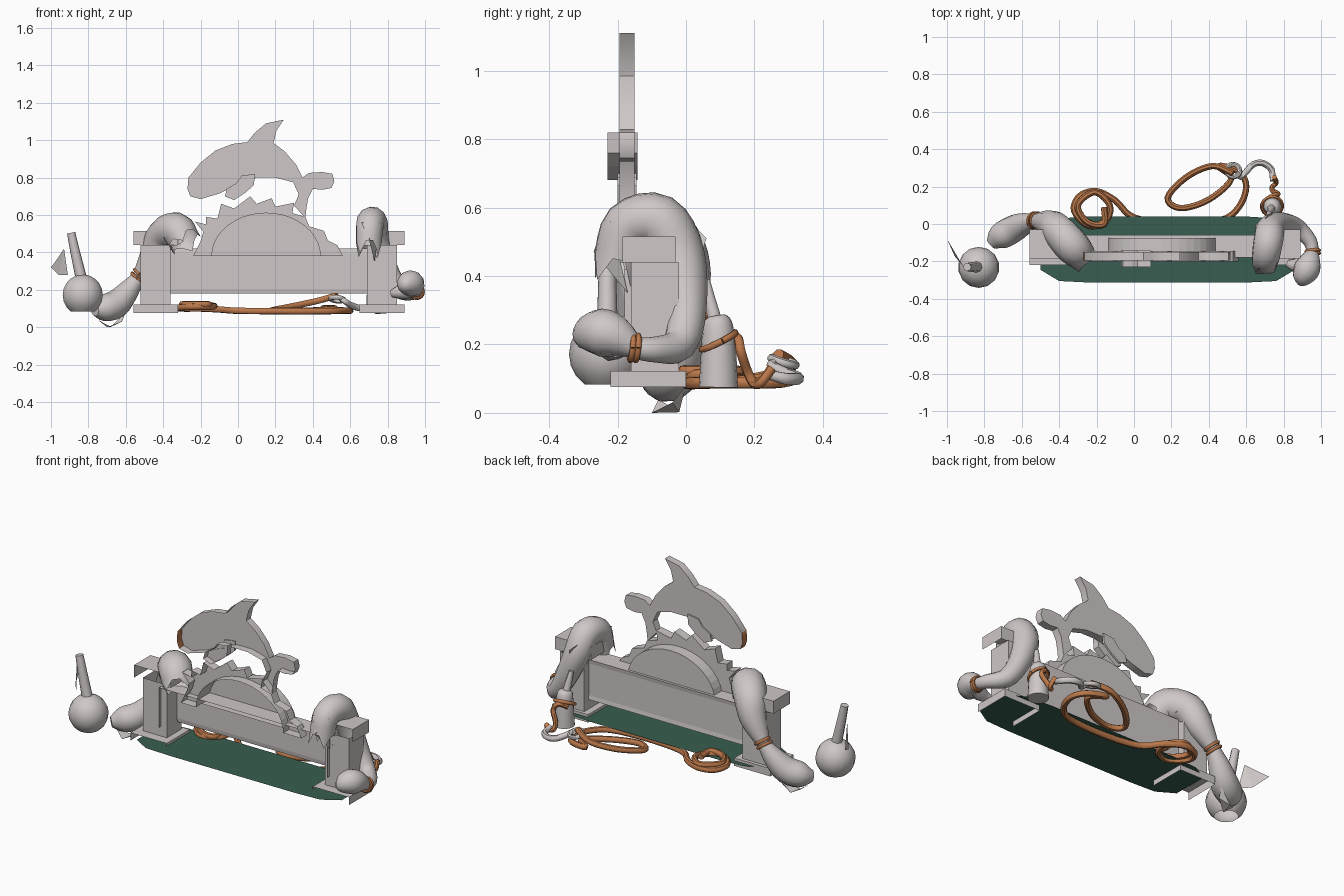
import bpy, bmesh, math
from mathutils import Vector

if "Cube" in bpy.data.objects:
    bpy.data.objects.remove(bpy.data.objects["Cube"])


def material(name, rgb):
    m = bpy.data.materials.new(name)
    m.diffuse_color = (*rgb, 1)
    m.use_nodes = True
    m.node_tree.nodes["Principled BSDF"].inputs["Base Color"].default_value = m.diffuse_color
    return m


GREY = material("stone_grey", (0.62, 0.58, 0.57))
GREEN = material("dark_green", (0.04, 0.11, 0.08))
ORANGE = material("rope_orange", (0.50, 0.19, 0.07))


def finish(name, bm, mat, smooth=None):
    me = bpy.data.meshes.new(name)
    bm.to_mesh(me)
    bm.free()
    ob = bpy.data.objects.new(name, me)
    bpy.context.collection.objects.link(ob)
    me.materials.append(mat)
    if smooth:
        bpy.ops.object.select_all(action='DESELECT')
        ob.select_set(True)
        bpy.context.view_layer.objects.active = ob
        bpy.ops.object.shade_smooth_by_angle(angle=math.radians(smooth))
    return ob


def open_sides(bm, *dirs):
    """Remove the faces that look along the given directions."""
    bm.normal_update()
    bad = [f for f in bm.faces if any(f.normal.dot(Vector(d)) > 0.9 for d in dirs)]
    bmesh.ops.delete(bm, geom=bad, context='FACES_ONLY')


def box_bm(x0, x1, y0, y1, z0, z1):
    bm = bmesh.new()
    bmesh.ops.create_cube(bm, size=1)
    for v in bm.verts:
        v.co = ((x0 + x1) / 2 + v.co.x * (x1 - x0), (y0 + y1) / 2 + v.co.y * (y1 - y0),
                (z0 + z1) / 2 + v.co.z * (z1 - z0))
    return bm


def box(name, *dims, hollow=()):
    bm = box_bm(*dims)
    open_sides(bm, *hollow)
    return finish(name, bm, GREY)


def relief(name, pts, y0, y1, smooth=None):
    """Shell with an xz outline: walls from y0 to y1, open front, closed back."""
    bm = bmesh.new()
    f = bm.faces.new([bm.verts.new((x, y0, z)) for x, z in pts])
    ext = bmesh.ops.extrude_face_region(bm, geom=[f])
    for v in ext["geom"]:
        if isinstance(v, bmesh.types.BMVert):
            v.co.y = y1
    bmesh.ops.recalc_face_normals(bm, faces=bm.faces[:])
    open_sides(bm, (0, -1, 0))
    return finish(name, bm, GREY, smooth)


def spline(pts, steps):
    """Catmull-Rom interpolation of tuples of any length."""
    p = [pts[0]] + list(pts) + [pts[-1]]
    out = []
    for i in range(1, len(p) - 2):
        for s in range(steps):
            t = s / steps
            out.append(tuple(0.5 * (2 * b + (c - a) * t + (2 * a - 5 * b + 4 * c - d) * t * t
                                    + (3 * b - a - 3 * c + d) * t ** 3)
                             for a, b, c, d in zip(p[i - 1], p[i], p[i + 1], p[i + 2])))
    return out + [tuple(pts[-1])]


def tube(name, pts, mat, sides=10, steps=4, torn=0):
    """Sweep a circle along (x, y, z, radius) points; torn makes a ragged open start."""
    path = spline(pts, steps)
    co = [Vector(q[:3]) for q in path]
    bm = bmesh.new()
    rings, up = [], Vector((0.13, 0.31, 0.94))
    for i, c in enumerate(co):
        t = (co[min(i + 1, len(co) - 1)] - co[max(i - 1, 0)]).normalized()
        up = (up - t * up.dot(t)).normalized()
        side = t.cross(up)
        row = []
        for k in range(sides):
            a = math.tau * k / sides
            v = c + (up * math.cos(a) + side * math.sin(a)) * max(path[i][3], 0.003)
            if i == 0 and torn and k % 3 == 0:
                v -= t * torn
            row.append(bm.verts.new(v))
        rings.append(row)
    for a, b in zip(rings, rings[1:]):
        for k in range(sides):
            bm.faces.new((a[k], a[(k + 1) % sides], b[(k + 1) % sides], b[k]))
    bm.faces.new(rings[-1])
    if not torn:
        bm.faces.new(rings[0])
    bmesh.ops.recalc_face_normals(bm, faces=bm.faces[:])
    return finish(name, bm, mat, 45)


def rope(name, pts, r):
    return tube(name, [(*p, r) for p in pts], ORANGE, 8, 5)


def ring(name, centre, axis, radius, r, mat):
    q = Vector(axis).to_track_quat('Z', 'Y')
    pts = [(*(Vector(centre) + q @ Vector((math.cos(a), math.sin(a), 0)) * radius), r)
           for a in (math.tau * i / 16 for i in range(17))]
    return tube(name, pts, mat, 8, 1)


# Green ground plate
bm = bmesh.new()
bm.faces.new([bm.verts.new((0.18 + sx * x, -0.135 + sy * y, 0.106)) for sx, sy, x, y in (
    (-1, -1, .68, .11), (-1, -1, .58, .17), (-1, -1, .42, .178), (1, -1, .42, .178), (1, -1, .58, .17),
    (1, -1, .68, .11), (1, 1, .68, .11), (1, 1, .58, .165), (1, 1, .42, .175), (-1, 1, .42, .175),
    (-1, 1, .58, .165), (-1, 1, .68, .11))])
finish("ground_plate", bm, GREEN)

# Posts with cap and foot, hollow shells open below
DOWN, FRONT = (0, 0, -1), (0, -1, 0)
for side, s in (("left", -1), ("right", 1)):
    x = 0.165 + s * 0.605
    box(side + "_post", x - 0.08, x + 0.08, -0.16, -0.02, 0.12, 0.44, hollow=(DOWN, (0, 0, 1)))
    box(side + "_cap", x - 0.12, x + 0.12, -0.185, -0.03, 0.44, 0.515, hollow=(DOWN, FRONT))
    box(side + "_foot", x - 0.12, x + 0.12, -0.22, 0.0, 0.075, 0.122, hollow=(DOWN, FRONT))

# Cross beam: shell open to the front and below, with a shallow back panel
bm = box_bm(-0.40, 0.72, -0.18, -0.06, 0.18, 0.42)
open_sides(bm, DOWN, FRONT)
back = [f for f in bm.faces if f.normal.y > 0.9]
bmesh.ops.inset_region(bm, faces=back, thickness=0.035, depth=-0.004, use_boundary=True)
finish("cross_beam", bm, GREY)

# Wave relief with an arched opening, and the half disc closing it behind
arc = [(0.15 + 0.29 * math.cos(math.pi * i / 20), 0.38 + 0.23 * math.sin(math.pi * i / 20)) for i in range(21)]
relief("wave_relief", [(-.24, .38), (-.2, .46), (-.185, .51), (-.23, .565), (-.17, .55), (-.17, .59), (-.11, .58),
       (-.09, .66), (-.02, .635), (.065, .70), (.1, .66), (.18, .69), (.2, .645), (.3, .665), (.29, .61),
       (.36, .59), (.38, .54), (.46, .515), (.48, .465), (.53, .44), (.56, .38)] + arc, -0.2, -0.145)
relief("half_disc", arc, -0.145, -0.075)

# Leaping whale with dorsal fin and tail
body = [(-.27, .74), (-.265, .80), (-.2, .88), (-.12, .945), (-.03, .98), (.05, .99), (.09, 1.04), (.15, 1.09),
        (.245, 1.11), (.205, 1.05), (.19, .985), (.25, .94), (.31, .87), (.345, .80), (.38, .825), (.45, .83),
        (.505, .82), (.515, .78), (.5, .745), (.45, .735), (.4, .74), (.375, .69), (.365, .63), (.36, .585),
        (.30, .65), (.325, .71), (.295, .775), (.2, .80), (.1, .80), (.0, .765), (-.1, .715), (-.2, .685),
        (-.255, .70)]
whale = relief("whale", body, -0.195, -0.15, 40)
whale.data.materials.append(ORANGE)
for f in whale.data.polygons:  # coloured snout tip
    if f.center.x < -0.26 and abs(f.normal.y) < 0.5:
        f.material_index = 1
flipper = [(-.07, .70), (-.06, .74), (-.01, .77), (.02, .81), (.09, .82), (.085, .76), (.04, .72), (-.02, .68)]
relief("front_flipper", flipper, -0.23, -0.19)
relief("back_flipper", flipper, -0.155, -0.142)

# Torn sleeves: arms draped over both posts
tube("left_arm", [(-.29, -.16, .47, .085), (-.33, -.12, .52, .095), (-.40, -.04, .49, .09), (-.45, .0, .39, .075),
                  (-.53, .02, .27, .036)], GREY, 12, 4, torn=0.045)
tube("left_hand", [(-.53, .02, .27, .036), (-.59, .0, .19, .06), (-.65, -.03, .125, .075), (-.72, -.07, .10, .07),
                   (-.765, -.11, .09, .03)], GREY, 12, 3)
tube("right_arm", [(.70, -.20, .45, .07), (.705, -.17, .545, .075), (.72, -.08, .56, .08), (.735, -.02, .46, .075),
                   (.80, .0, .30, .06), (.87, -.02, .20, .05), (.94, -.09, .185, .038), (.955, -.15, .19, .032)],
     GREY, 12, 4, torn=0.07)
tube("right_hand", [(.955, -.15, .19, .032), (.94, -.2, .22, .06), (.92, -.25, .235, .07), (.885, -.30, .23, .045),
                    (.87, -.315, .23, .015)], GREY, 12, 3)
tube("right_thumb", [(.93, -.2, .2, .04), (.87, -.22, .19, .04), (.82, -.21, .18, .02)], GREY, 8, 3)
for i in (0, 1):
    ring("left_wrist_rope", (-.52 - .015 * i, .02, .285 - .02 * i), (-.6, .1, -.8), .04, .009, ORANGE)
    ring("right_wrist_rope", (.955, -.143 - .016 * i, .19), (0.1, -1, .1), .036, .009, ORANGE)


# Thin cloth scraps
def scrap(name, pts):
    b = bmesh.new()
    vs = [b.verts.new(p) for p in pts]
    for i in range(len(vs) - 2):
        b.faces.new((vs[i], vs[i + 1], vs[i + 2]))
    finish(name, b, GREY)


scrap("left_scrap", [(-.91, -.23, .28), (-.93, -.2, .42), (-.96, -.17, .28), (-.97, -.13, .36), (-1.0, -.08, .32)])
scrap("hand_scrap", [(-.60, .0, .08), (-.62, -.04, .03), (-.68, -.02, .002), (-.70, -.1, .0), (-.75, -.08, .04)])
scrap("right_scrap", [(.66, -.24, .56), (.70, -.27, .47), (.76, -.22, .56), (.73, -.17, .35)])
scrap("shoulder_scrap", [(.70, .03, .54), (.76, .03, .42), (.73, .06, .51)])

# Round hollow bell, open below, with handle
bm = bmesh.new()
bmesh.ops.create_uvsphere(bm, u_segments=14, v_segments=10, radius=0.11)
bmesh.ops.delete(bm, geom=[v for v in bm.verts if v.co.z < -0.1], context='VERTS')
for v in bm.verts:
    v.co += Vector((-.83, -.232, .172))
finish("bell", bm, GREY, 45)
tube("bell_handle", [(-.84, -.23, .27, .03), (-.87, -.23, .40, .026), (-.892, -.23, .505, .022)], GREY, 8, 2)

# Standing weight with peg
tube("weight", [(.74, .095, .075, .057), (.74, .095, .2, .05), (.738, .092, .265, .042), (.737, .09, .283, .025)],
     GREY, 16, 3)
tube("weight_peg", [(.735, .085, .27, .022), (.728, .07, .33, .018), (.72, .058, .388, .013)], GREY, 8, 2)

# Rope lying behind, passing under the plate edge and coiled at both ends
rope("long_rope", [(.53, .27, .17), (.42, .31, .14), (.28, .25, .11), (.18, .14, .09), (.25, .085, .09),
     (.40, .13, .09), (.52, .24, .1), (.45, .31, .1), (.56, .28, .09), (.6, .2, .088), (.56, .09, .088),
     (.46, .02, .086), (.22, .005, .086), (.0, .035, .088), (-.1, .125, .095), (-.2, .175, .10), (-.29, .15, .10),
     (-.32, .07, .105), (-.24, -.01, .11), (-.15, .02, .11), (-.13, .10, .115), (-.21, .17, .12), (-.3, .10, .122),
     (-.25, .01, .122), (-.16, .0, .122), (-.16, .09, .12)], 0.0175)
rope("weight_rope", [(.70, .12, .2), (.74, .15, .22), (.77, .16, .18), (.74, .18, .12), (.74, .2, .085),
     (.76, .22, .09), (.75, .25, .13)], 0.014)
ring("weight_tie", (.738, .095, .21), (0.1, -.5, 1), .055, .01, ORANGE)

# Metal ring and open hook joining the ropes
ring("link_ring", (.53, .285, .15), (0.1, .3, 1), .036, .013, GREY)
tube("hook", [(.55, .28, .15, .013), (.57, .25, .14, .015), (.60, .28, .12, .017), (.64, .32, .105, .018),
              (.69, .325, .10, .018), (.735, .29, .10, .018), (.74, .23, .115, .014)], GREY, 8, 4)
